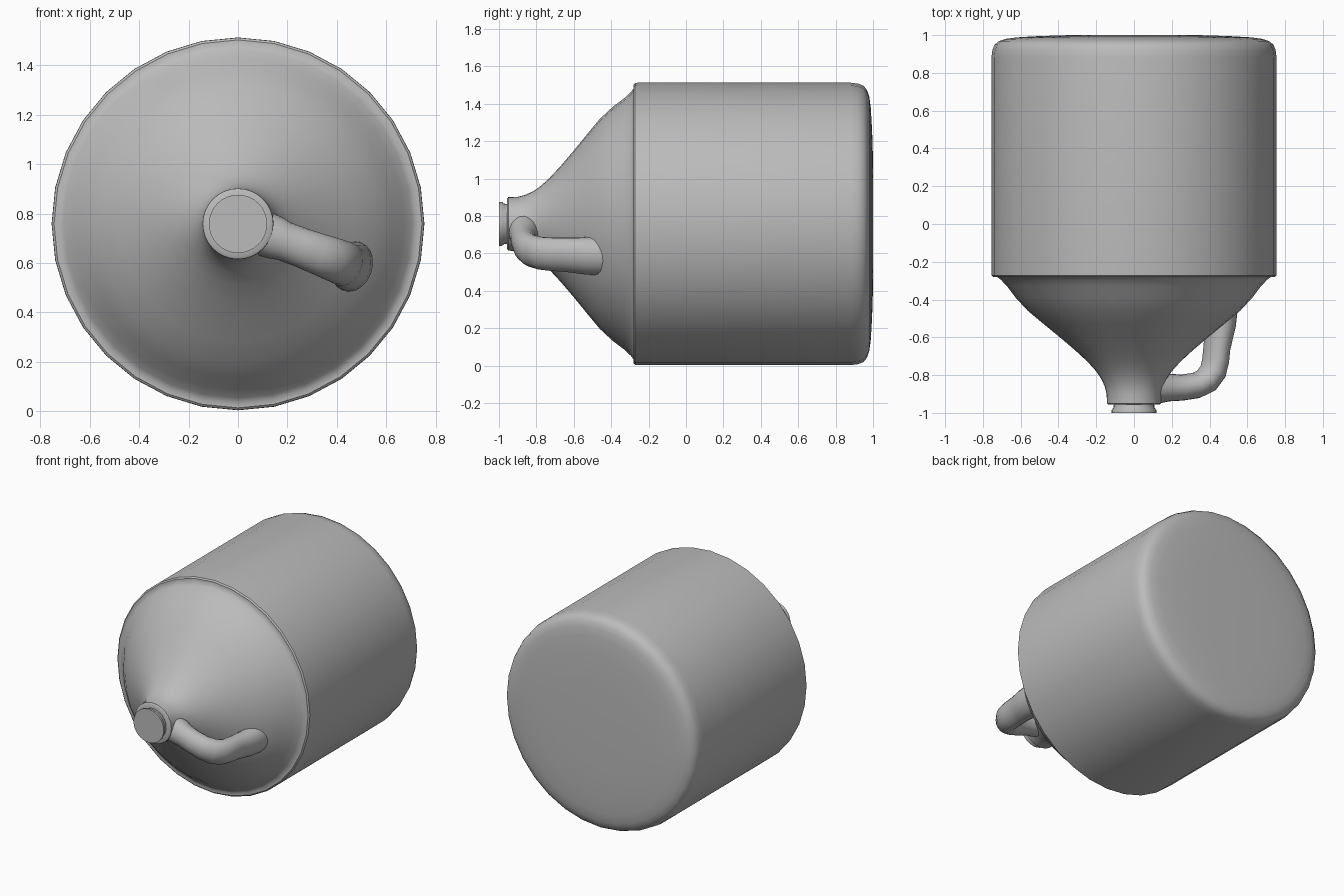
import bpy, bmesh, math
from mathutils import Vector

if "Cube" in bpy.data.objects:
    bpy.data.objects.remove(bpy.data.objects["Cube"])

CZ = 0.758          # height of the jug axis
SIDES = 32

grey = bpy.data.materials.new("plain grey")
grey.diffuse_color = (0.5, 0.5, 0.5, 1)
grey.use_nodes = True
grey.node_tree.nodes["Principled BSDF"].inputs["Base Color"].default_value = grey.diffuse_color


def finish(name, bm, angle):
    bmesh.ops.recalc_face_normals(bm, faces=bm.faces[:])
    me = bpy.data.meshes.new(name)
    bm.to_mesh(me)
    bm.free()
    me.materials.append(grey)
    ob = bpy.data.objects.new(name, me)
    bpy.context.collection.objects.link(ob)
    bpy.ops.object.select_all(action='DESELECT')
    ob.select_set(True)
    bpy.context.view_layer.objects.active = ob
    bpy.ops.object.shade_smooth_by_angle(angle=math.radians(angle))
    return ob


def skin(bm, rings):
    """Bridge a list of closed rings and cap both ends."""
    vs = [[bm.verts.new(p) for p in r] for r in rings]
    n = len(vs[0])
    for a, b in zip(vs, vs[1:]):
        for i in range(n):
            j = (i + 1) % n
            bm.faces.new((a[i], a[j], b[j], b[i]))
    bm.faces.new(vs[0])
    bm.faces.new(vs[-1])


def lathe(name, profile, angle=40):
    """Turn (y, radius) points around the jug axis."""
    bm = bmesh.new()
    turn = [2 * math.pi * i / SIDES for i in range(SIDES)]
    skin(bm, [[(r * math.sin(t), y, CZ + r * math.cos(t)) for t in turn]
              for y, r in profile])
    return finish(name, bm, angle)


# body: neck, sloping shoulder, lip, straight wall and rounded base
lathe("jug_body", [
    (-0.955, 0.10), (-0.956, 0.135), (-0.95, 0.143), (-0.90, 0.145),
    (-0.86, 0.155), (-0.82, 0.173), (-0.78, 0.20), (-0.73, 0.245),
    (-0.67, 0.31), (-0.60, 0.392), (-0.53, 0.478), (-0.46, 0.562),
    (-0.39, 0.627), (-0.33, 0.672), (-0.295, 0.705), (-0.28, 0.725),
    (-0.28, 0.745), (-0.272, 0.754), (-0.255, 0.755), (0.88, 0.755),
    (0.92, 0.750), (0.95, 0.738), (0.968, 0.715), (0.98, 0.68),
    (0.988, 0.62), (0.995, 0.50), (1.0, 0.34)])

# stopper in the mouth
lathe("stopper", [
    (-1.0, 0.118), (-0.985, 0.118), (-0.972, 0.108), (-0.94, 0.106)])


# handle: oval tube swept in a plane tilted below horizontal
def handle():
    tilt = math.radians(-20.5)
    out = Vector((math.cos(tilt), 0, math.sin(tilt)))
    side = Vector((-math.sin(tilt), 0, math.cos(tilt)))
    # distance from axis, y, in-plane radius, sideways radius
    path = [(0.06, -0.862, 0.085, 0.095), (0.16, -0.865, 0.082, 0.088),
            (0.20, -0.866, 0.073, 0.080), (0.27, -0.866, 0.069, 0.080),
            (0.35, -0.855, 0.069, 0.084), (0.41, -0.828, 0.070, 0.088),
            (0.447, -0.78, 0.070, 0.090), (0.462, -0.72, 0.069, 0.092),
            (0.468, -0.66, 0.069, 0.094), (0.478, -0.60, 0.073, 0.097),
            (0.487, -0.54, 0.080, 0.102), (0.49, -0.48, 0.085, 0.105),
            (0.49, -0.38, 0.085, 0.105)]
    pts = [out * u + Vector((0, y, CZ)) for u, y, _, _ in path]
    rings = []
    for k, p in enumerate(pts):
        d = (pts[min(k + 1, len(pts) - 1)] - pts[max(k - 1, 0)]).normalized()
        inward = d.cross(side)
        a, b = path[k][2:]
        rings.append([p + inward * a * math.cos(t) + side * b * math.sin(t)
                      for t in (2 * math.pi * i / 20 for i in range(20))])
    bm = bmesh.new()
    skin(bm, rings)
    return finish("handle", bm, 60)


handle()
